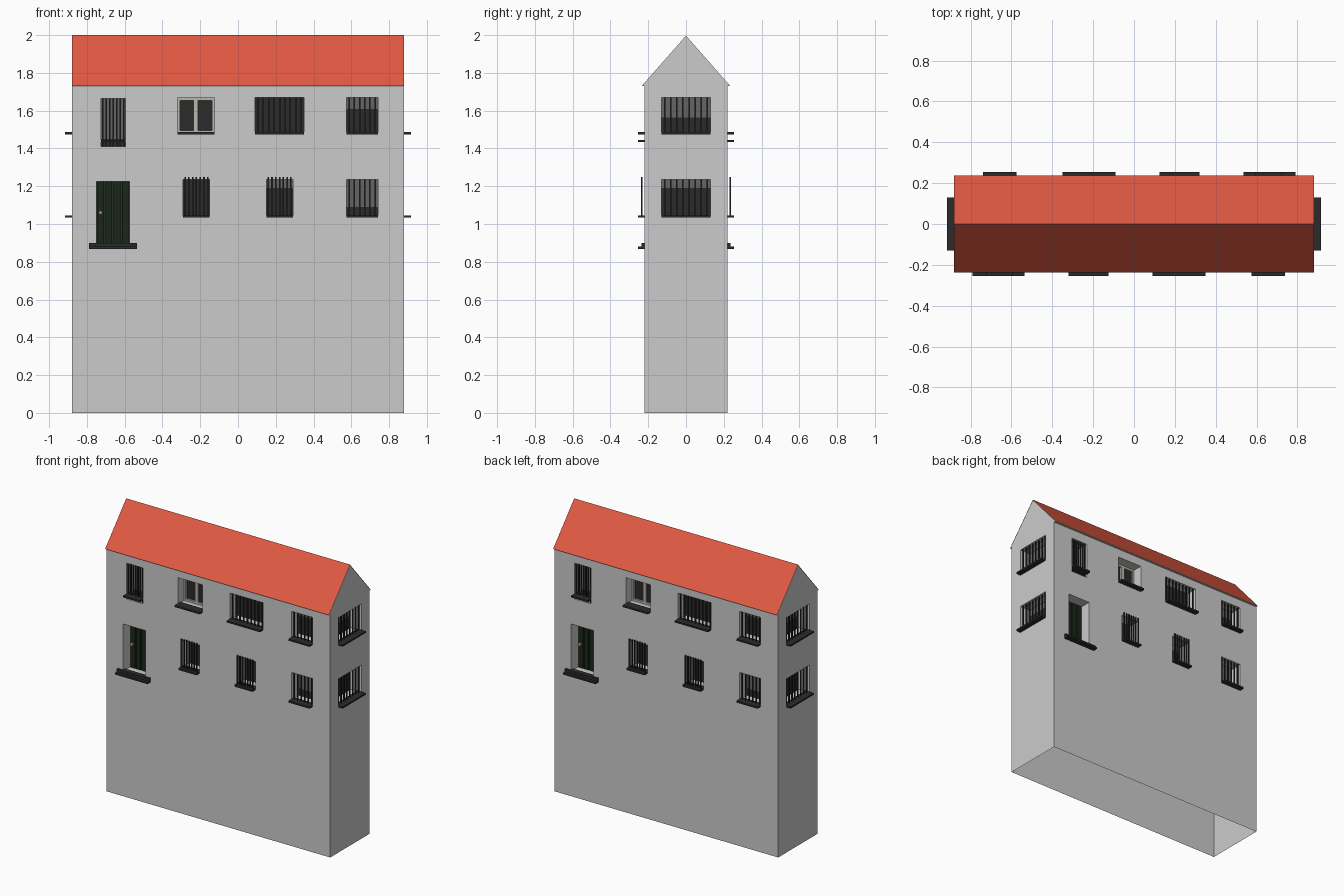
import bpy, bmesh, math
from mathutils import Matrix, Vector

if "Cube" in bpy.data.objects:
    bpy.data.objects.remove(bpy.data.objects["Cube"])

HX, HY, DEPTH = 0.88, 0.22, 0.09      # half length, half width, recess depth
EAVE, RIDGE, OVER = 1.73, 2.0, 0.235


def material(name, rgb):
    m = bpy.data.materials.new(name)
    m.diffuse_color = (*rgb, 1)
    m.use_nodes = True
    m.node_tree.nodes["Principled BSDF"].inputs["Base Color"].default_value = m.diffuse_color
    return m


RED = material("roof_red", (0.75, 0.10, 0.055))
DARK = material("dark_iron", (0.024, 0.024, 0.024))
GLASS = material("grey_glass", (0.13, 0.13, 0.13))
GREEN = material("door_green", (0.009, 0.02, 0.009))
GOLD = material("gold", (0.75, 0.5, 0.12))
CREAM = material("frame_light", (0.5, 0.47, 0.43))


def make_object(name, bm, mat=None):
    bmesh.ops.recalc_face_normals(bm, faces=bm.faces)
    me = bpy.data.meshes.new(name)
    bm.to_mesh(me)
    bm.free()
    ob = bpy.data.objects.new(name, me)
    bpy.context.collection.objects.link(ob)
    if mat:
        me.materials.append(mat)
    return ob


parts = {}


def box(part, wall, u0, u1, d0, d1, z0, z1):
    """Box on a wall: u along it, d outward from it, z up."""
    angle, dist = wall
    bm = parts.setdefault(part, bmesh.new())
    size = (u1 - u0, d1 - d0, z1 - z0)
    mid = Vector(((u0 + u1) / 2, -dist - (d0 + d1) / 2, (z0 + z1) / 2))
    bmesh.ops.create_cube(bm, size=1, matrix=Matrix.Rotation(angle, 4, 'Z')
                          @ Matrix.Translation(mid) @ Matrix.Diagonal((*size, 1)))


def opening(wall, u0, u1, z0, z1):
    box("cutters", wall, u0, u1, -DEPTH, 0.05, z0, z1)


def window(wall, u0, u1, z0, z1, split, n, outside=False, sill_z=None):
    """Recessed window: dark pane up to split, grey above, n bars and a sill."""
    opening(wall, u0, u1, z0, z1)
    back = (-DEPTH, -DEPTH + 0.006)
    if split > z0:
        box("lower_panes", wall, u0, u1, *back, z0, split)
    if split < z1:
        box("upper_panes", wall, u0, u1, *back, split, z1)
    d = 0.014 if outside else -0.012
    top = z1 + 0.015 if outside else z1
    for i in range(n):
        u = u0 + (u1 - u0) * (i + 0.5) / n
        box("window_bars", wall, u - 0.004, u + 0.004, d - 0.004, d + 0.004, z0, top)
    s = sill_z or z0
    box("sills", wall, u0, u1, -0.03, 0.035, s - 0.006, s + 0.006)


def casement(wall, u0, u1, z0, z1):
    """Two framed sashes at the back of the recess."""
    opening(wall, u0, u1, z0, z1)
    box("lower_panes", wall, u0, u1, -DEPTH, -DEPTH + 0.006, z0, z1)
    mid = (u0 + u1) / 2
    a, b = -DEPTH, -DEPTH + 0.02
    for l, r in ((u0, mid), (mid, u1)):
        box("casement_frames", wall, l, l + 0.012, a, b, z0, z1)
        box("casement_frames", wall, r - 0.012, r, a, b, z0, z1)
        for z in (z0, z1 - 0.015):
            box("casement_frames", wall, l + 0.012, r - 0.012, a, b, z, z + 0.015)
    box("sills", wall, u0, u1, -0.03, 0.035, z0 - 0.006, z0 + 0.006)


def door(wall, u0, u1, z0, z1):
    opening(wall, u0, u1, z0, z1)
    n = 4
    w = (u1 - u0) / n
    box("door_backs", wall, u0, u1, -DEPTH, -DEPTH + 0.006, z0, z1)
    for i in range(n):
        box("door_planks", wall, u0 + i * w + 0.004, u0 + (i + 1) * w - 0.004,
            -DEPTH, -DEPTH + 0.014, z0, z1)
    box("door_knobs", wall, u0 + 0.014, u0 + 0.03, -DEPTH, -DEPTH + 0.03, 1.052, 1.068)
    box("door_steps", wall, -0.79, -0.535, -0.02, 0.016, 0.87, 0.90)
    box("door_steps", wall, -0.79, -0.535, 0.0, 0.035, 0.868, 0.88)


# Facades: the back repeats the front turned by half a turn
for turn in (0, math.pi):
    long_wall = (turn, HY)
    window(long_wall, -0.725, -0.595, 1.41, 1.665, 1.45, 7, sill_z=1.44)
    casement(long_wall, -0.32, -0.125, 1.48, 1.67)
    window(long_wall, 0.09, 0.35, 1.48, 1.67, 1.67, 9)
    window(long_wall, 0.575, 0.74, 1.48, 1.67, 1.61, 6)
    window(long_wall, -0.29, -0.15, 1.04, 1.235, 1.235, 7, outside=True)
    window(long_wall, 0.15, 0.29, 1.04, 1.235, 1.19, 7, outside=True)
    window(long_wall, 0.575, 0.74, 1.04, 1.235, 1.09, 6)
    door(long_wall, -0.75, -0.575, 0.89, 1.225)
    end_wall = (turn + math.pi / 2, HX)
    window(end_wall, -0.13, 0.13, 1.48, 1.67, 1.565, 8)
    window(end_wall, -0.13, 0.13, 1.04, 1.235, 1.19, 8)

colours = {"lower_panes": DARK, "upper_panes": GLASS, "window_bars": DARK,
           "sills": DARK, "casement_frames": CREAM, "door_backs": DARK,
           "door_planks": GREEN, "door_knobs": GOLD, "door_steps": DARK}
objs = {k: make_object(k, bm, colours.get(k)) for k, bm in parts.items()}

# Walls: gabled profile extruded along x, then recesses cut
bm = bmesh.new()
profile = [(-HY, 0), (HY, 0), (HY, EAVE), (OVER, EAVE), (0, RIDGE - 0.003),
           (-OVER, EAVE), (-HY, EAVE)]
face = bm.faces.new([bm.verts.new((-HX, y, z)) for y, z in profile])
ext = bmesh.ops.extrude_face_region(bm, geom=[face])
bmesh.ops.translate(bm, vec=(2 * HX, 0, 0),
                    verts=[g for g in ext["geom"] if isinstance(g, bmesh.types.BMVert)])
walls = make_object("walls", bm)
cut = walls.modifiers.new("recesses", 'BOOLEAN')
cut.operation, cut.solver, cut.object = 'DIFFERENCE', 'EXACT', objs["cutters"]
bpy.context.view_layer.objects.active = walls
bpy.ops.object.modifier_apply(modifier=cut.name)
bpy.data.objects.remove(objs["cutters"])

# Open underside
bm = bmesh.new()
bm.from_mesh(walls.data)
bmesh.ops.delete(bm, geom=[f for f in bm.faces if f.calc_center_median().z < 0.001],
                 context='FACES')
bm.to_mesh(walls.data)
bm.free()

# Roof: two thin sheets meeting at the ridge
bm = bmesh.new()
rows = [[bm.verts.new((x, y, z)) for x in (-HX, HX)]
        for y, z in ((-OVER - 0.002, EAVE), (0, RIDGE), (OVER + 0.002, EAVE))]
for a, b in zip(rows, rows[1:]):
    bm.faces.new((a[0], a[1], b[1], b[0]))
make_object("roof", bm, RED)
